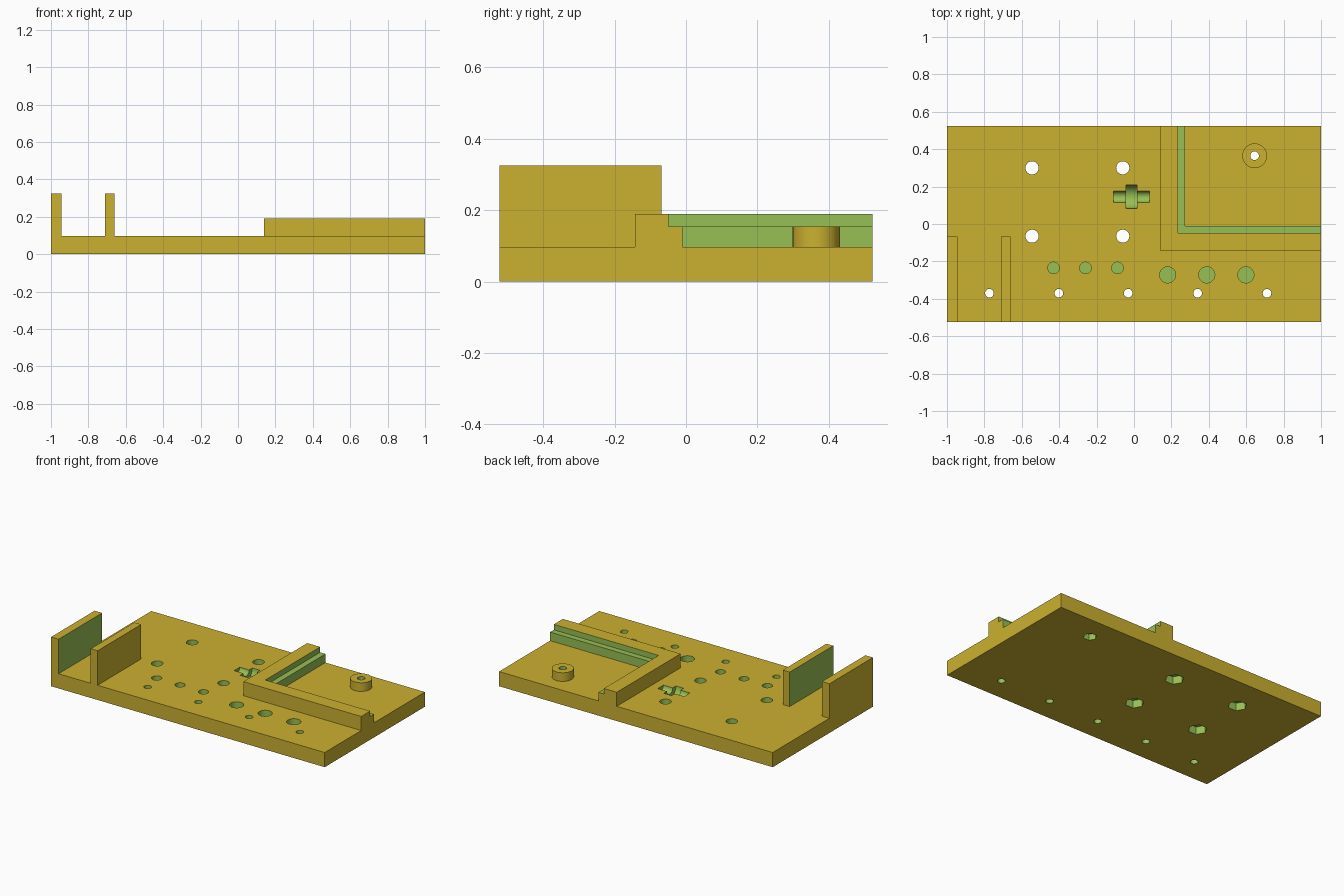
import bpy, bmesh, math
from mathutils import Matrix

if "Cube" in bpy.data.objects:
    bpy.data.objects.remove(bpy.data.objects["Cube"])

def material(name, rgb):
    m = bpy.data.materials.new(name)
    m.diffuse_color = (*rgb, 1)
    m.use_nodes = True
    m.node_tree.nodes["Principled BSDF"].inputs["Base Color"].default_value = m.diffuse_color
    return m

GOLD = material("gold_body", (0.60, 0.44, 0.03))
GREEN = material("green_cut", (0.31, 0.52, 0.09))
TOP, LEDGE, RAIL, WALL = 0.097, 0.154, 0.19, 0.325
HALF_Y = 0.523

def make(name, bm, *mats):
    bmesh.ops.recalc_face_normals(bm, faces=bm.faces)
    me = bpy.data.meshes.new(name)
    bm.to_mesh(me)
    bm.free()
    for m in mats:
        me.materials.append(m)
    ob = bpy.data.objects.new(name, me)
    bpy.context.collection.objects.link(ob)
    return ob

def box(name, x0, x1, y0, y1, z0, z1, *mats, rule=None):
    bm = bmesh.new()
    bmesh.ops.create_cube(bm, size=1)
    for v in bm.verts:
        v.co = ((x0 + x1) / 2 + v.co.x * (x1 - x0),
                (y0 + y1) / 2 + v.co.y * (y1 - y0),
                (z0 + z1) / 2 + v.co.z * (z1 - z0))
    bm.normal_update()
    for f in bm.faces:
        f.material_index = int(bool(rule and rule(f.normal)))
    return make(name, bm, *mats)

def cylinder(name, centre, r, depth, mat, sides=48, along_x=False):
    bm = bmesh.new()
    turn = Matrix.Rotation(math.pi / 2, 4, 'Y' if along_x else 'Z')
    bmesh.ops.create_cone(bm, cap_ends=True, segments=sides, radius1=r, radius2=r,
                          depth=depth, matrix=Matrix.Translation(centre) @ turn)
    return make(name, bm, mat)

def activate(ob):
    bpy.ops.object.select_all(action='DESELECT')
    ob.select_set(True)
    bpy.context.view_layer.objects.active = ob

def cut(cutter, *targets):
    cutter.hide_render = True
    for ob in targets:
        activate(ob)
        mod = ob.modifiers.new("cut", 'BOOLEAN')
        mod.operation, mod.solver, mod.object = 'DIFFERENCE', 'EXACT', cutter
        mod.material_mode = 'TRANSFER'
        bpy.ops.object.modifier_apply(modifier=mod.name)
    bpy.data.objects.remove(cutter)

def drill(x, y, r, z0, z1, *targets, sides=48):
    cut(cylinder("drill", (x, y, (z0 + z1) / 2), r, z1 - z0, GREEN, sides), *targets)

# base plate and round standoff
plate = box("base_plate", -1, 1, -HALF_Y, HALF_Y, 0, TOP, GOLD, GREEN)
standoff = cylinder("standoff", (0.645, 0.365, (TOP + LEDGE) / 2), 0.066, LEDGE - TOP, GOLD)
standoff.data.materials.append(GREEN)

# two upright walls, green on the sides that face each other
box("outer_wall", -1, -0.945, -HALF_Y, -0.068, TOP, WALL, GOLD, GREEN, rule=lambda n: n.x > 0.5)
box("inner_wall", -0.71, -0.66, -HALF_Y, -0.068, TOP, WALL, GOLD, GREEN, rule=lambda n: n.x < -0.5)

# L-shaped corner rail: stepped profile swept around the corner
profile = [(0, TOP), (0, RAIL), (0.094, RAIL), (0.094, LEDGE), (0.133, LEDGE), (0.133, TOP)]
bm = bmesh.new()
rings = []
for station in range(3):
    ring = []
    for d, z in profile:
        x = 1 if station == 0 else 0.14 + d
        y = HALF_Y if station == 2 else -0.143 + d
        ring.append(bm.verts.new((x, y, z)))
    rings.append(ring)
for a, b in zip(rings, rings[1:]):
    for i in range(6):
        j = (i + 1) % 6
        f = bm.faces.new((a[i], a[j], b[j], b[i]))
        f.material_index = int(i in (2, 3, 4))
bm.faces.new(rings[0])
bm.faces.new(rings[2])
make("corner_rail", bm, GOLD, GREEN)

# bolt holes with hexagonal nut pockets underneath
for x in (-0.545, -0.06):
    for y in (0.3, -0.065):
        drill(x, y, 0.035, -0.1, 0.2, plate)
        drill(x, y, 0.057, -0.1, 0.05, plate, sides=6)
drill(0.645, 0.365, 0.023, -0.1, 0.3, plate, standoff)
drill(0.645, 0.365, 0.041, -0.1, 0.04, plate, sides=6)

# row of small through holes
for i in range(5):
    drill(-0.773 + 0.371 * i, -0.37, 0.023, -0.1, 0.2, plate)

# blind round recesses
for i in range(3):
    drill(-0.43 + 0.171 * i, -0.235, 0.031, 0.035, 0.2, plate)
    drill(0.18 + 0.209 * i, -0.272, 0.043, 0.035, 0.2, plate)

# cross-shaped cradle: thin axle groove plus wide roller groove
for r, length in ((0.03, 0.194), (0.063, 0.058)):
    cut(cylinder("groove", (-0.013, 0.146, TOP), r, length, GREEN, along_x=True), plate)

for ob in (plate, standoff):
    activate(ob)
    bpy.ops.object.shade_smooth_by_angle(angle=math.radians(30))
